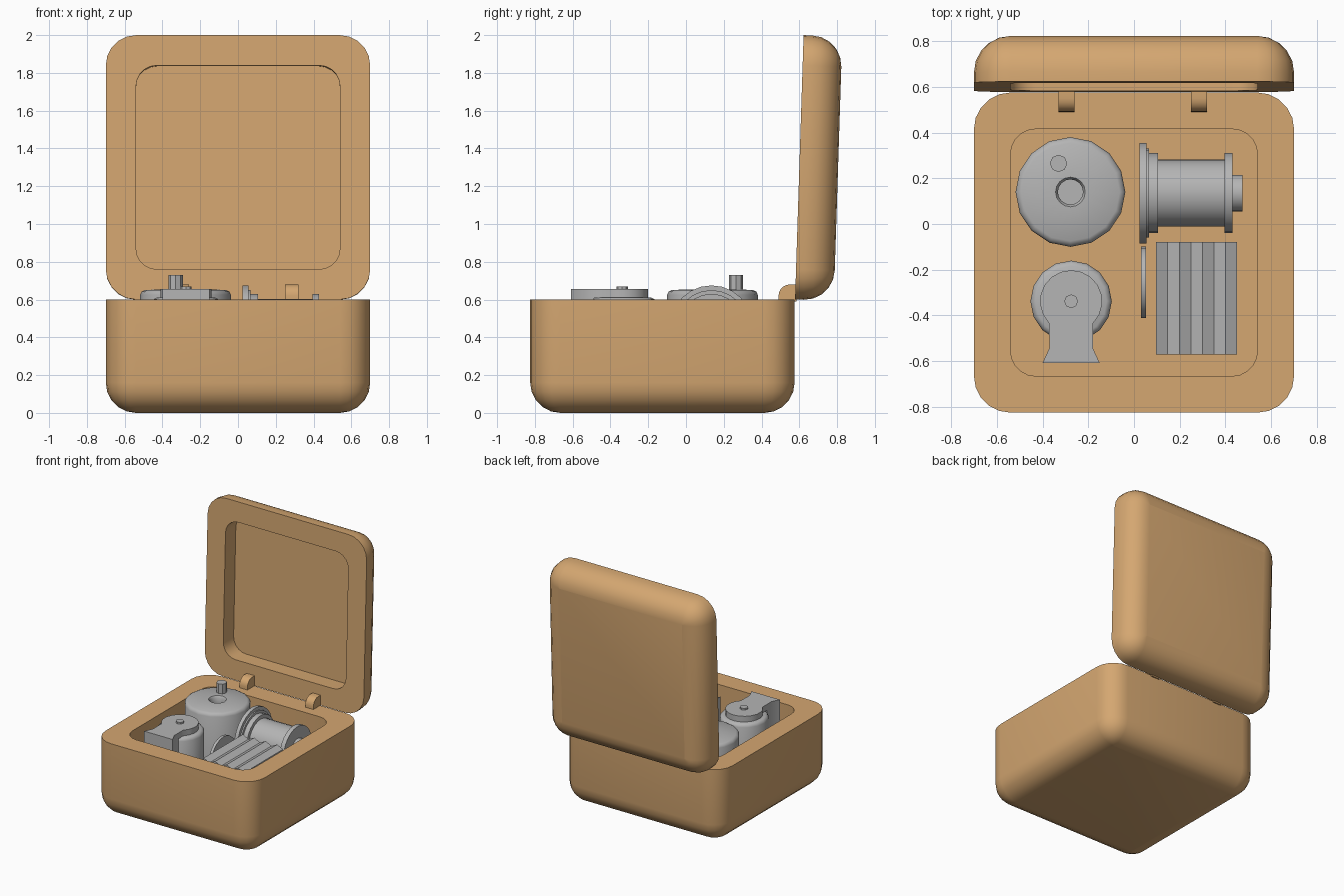
import bpy, bmesh, math
from mathutils import Vector, Matrix

if "Cube" in bpy.data.objects:
    bpy.data.objects.remove(bpy.data.objects["Cube"])


def material(name, rgb):
    m = bpy.data.materials.new(name)
    m.diffuse_color = (*rgb, 1)
    m.use_nodes = True
    m.node_tree.nodes["Principled BSDF"].inputs["Base Color"].default_value = m.diffuse_color
    return m


WOOD = material("warm wood", (0.66, 0.385, 0.165))
METAL = material("grey metal", (0.46, 0.46, 0.46))
FLOOR = 0.14


def finish(name, bm, mat, angle=35):
    bmesh.ops.remove_doubles(bm, verts=bm.verts, dist=1e-5)
    bmesh.ops.recalc_face_normals(bm, faces=bm.faces)
    me = bpy.data.meshes.new(name)
    bm.to_mesh(me)
    bm.free()
    me.materials.append(mat)
    ob = bpy.data.objects.new(name, me)
    bpy.context.collection.objects.link(ob)
    bpy.ops.object.select_all(action='DESELECT')
    ob.select_set(True)
    bpy.context.view_layer.objects.active = ob
    bpy.ops.object.shade_smooth_by_angle(angle=math.radians(angle))
    return ob


def skin(bm, rings):
    """Join equal rings of points with quads and cap both ends."""
    rows = [[bm.verts.new(p) for p in r] for r in rings]
    n = len(rows[0])
    for a, b in zip(rows, rows[1:]):
        for i in range(n):
            bm.faces.new((a[i], a[(i + 1) % n], b[(i + 1) % n], b[i]))
    bm.faces.new(rows[0][::-1])
    bm.faces.new(rows[-1])


def round_rect(hx, hy, r, z, seg=5):
    pts = []
    for k, (sx, sy) in enumerate(((1, 1), (-1, 1), (-1, -1), (1, -1))):
        for i in range(seg + 1):
            a = math.pi / 2 * (k + i / seg)
            pts.append((sx * (hx - r) + r * math.cos(a),
                        sy * (hy - r) + r * math.sin(a), z))
    return pts


def tray(name, height, floor, r=0.16, half=0.7):
    """Hollow square shell with rounded corners and rounded closed side."""
    bm = bmesh.new()
    rings = []
    for i in range(6):
        t = math.pi / 2 * i / 5
        d = r * (1 - math.sin(t))
        rings.append(round_rect(half - d, half - d, max(r - d, 0.002),
                                r * (1 - math.cos(t))))
    rings += [round_rect(half, half, r, height),
              round_rect(0.54, 0.54, 0.11, height),
              round_rect(0.54, 0.54, 0.11, floor)]
    skin(bm, rings)
    return finish(name, bm, WOOD)


def lathe(name, profile, centre, axis='Z', n=16, mat=METAL):
    """Turn (radius, position along axis) pairs about an axis."""
    bm = bmesh.new()
    rings = []
    for r, h in profile:
        ring = []
        for i in range(n):
            a = 2 * math.pi * i / n
            c, s = r * math.cos(a), r * math.sin(a)
            p = Vector((c, s, h)) if axis == 'Z' else Vector((h, c, s))
            ring.append(p + Vector(centre))
        rings.append(ring)
    skin(bm, rings)
    return finish(name, bm, mat, 40)


def extrude(name, pts, a, b, place, mat=METAL, angle=35):
    """Extrude a flat outline from a to b; place maps (u, v, w) to xyz."""
    bm = bmesh.new()
    skin(bm, [[place(u, v, w) for u, v in pts] for w in (a, b)])
    return finish(name, bm, mat, angle)


# Box body
body = tray("box_body", 0.6, FLOOR)
body.location = (0, -0.125, 0)

# Open lid, leaning slightly back
lid = tray("lid", 0.205, 0.075)
rot = Matrix.Rotation(math.radians(90 - 1.85), 4, 'X')
offset = rot @ Vector((0, 0, 0.205))
lid.matrix_world = Matrix.Translation(Vector((0, 0.6, 1.3)) - offset) @ rot

# Hinges with a rounded front
hinge = [(0.585, 0.59), (0.585, 0.68)] + [
    (0.55 - 0.06 * math.sin(t), 0.62 + 0.06 * math.cos(t))
    for t in [math.pi / 2 * i / 5 for i in range(6)]] + [(0.49, 0.59)]
for side, x in (("left", -0.33), ("right", 0.25)):
    extrude("hinge_" + side, hinge, x, x + 0.07,
            lambda u, v, w: (w, u, v), WOOD)

# Spring housing with centre hole and peg
lathe("spring_housing", [(0.24, FLOOR), (0.24, 0.625), (0.232, 0.642), (0.215, 0.651),
                         (0.065, 0.655), (0.055, 0.64), (0.055, 0.6)],
      (-0.278, 0.14, 0))
lathe("housing_peg", [(0.038, 0.64), (0.038, 0.73)], (-0.33, 0.265, 0), n=8)

# Stepped drum with gear flange, lying along x
lathe("drum", [(0.22, 0.025), (0.22, 0.055), (0.195, 0.055), (0.195, 0.066),
               (0.175, 0.066), (0.175, 0.105), (0.147, 0.105), (0.147, 0.395),
               (0.175, 0.395), (0.175, 0.43), (0.08, 0.43), (0.08, 0.475)],
      (0, 0.135, 0.455), 'X', n=24)

# Small gear beside the comb
lathe("small_gear", [(0.157, 0.03), (0.157, 0.052)], (0, -0.255, 0.44), 'X', n=20)

# Governor cylinder, bracket and pin
GX, GY = -0.275, -0.338
lathe("governor", [(0.178, FLOOR), (0.178, 0.585), (0.17, 0.602), (0.155, 0.61)],
      (GX, GY, 0))
arc = [(0.136 * math.cos(a), 0.136 * math.sin(a)) for a in
       [math.radians(-45 + 270 * i / 14) for i in range(15)]]
bracket = arc + [(-0.095, -0.205), (-0.125, -0.27), (0.125, -0.27), (0.095, -0.205)]
extrude("governor_bracket", bracket, 0.608, 0.655,
        lambda u, v, w: (GX + u, GY + v, w))
foot = [(-0.095, -0.15), (-0.095, -0.205), (-0.125, -0.27),
        (0.125, -0.27), (0.095, -0.205), (0.095, -0.15)]
extrude("bracket_foot", foot, FLOOR, 0.61, lambda u, v, w: (GX + u, GY + v, w))
lathe("governor_pin", [(0.03, 0.64), (0.03, 0.668)], (GX, GY, 0), n=8)

# Comb with ridged top
comb = [(0.097 + 0.0505 * i, 0.535 if i % 2 else 0.56) for i in range(8)]
comb += [(0.4505, FLOOR), (0.097, FLOOR)]
extrude("comb", comb, -0.57, -0.078, lambda u, v, w: (u, w, v), angle=20)
